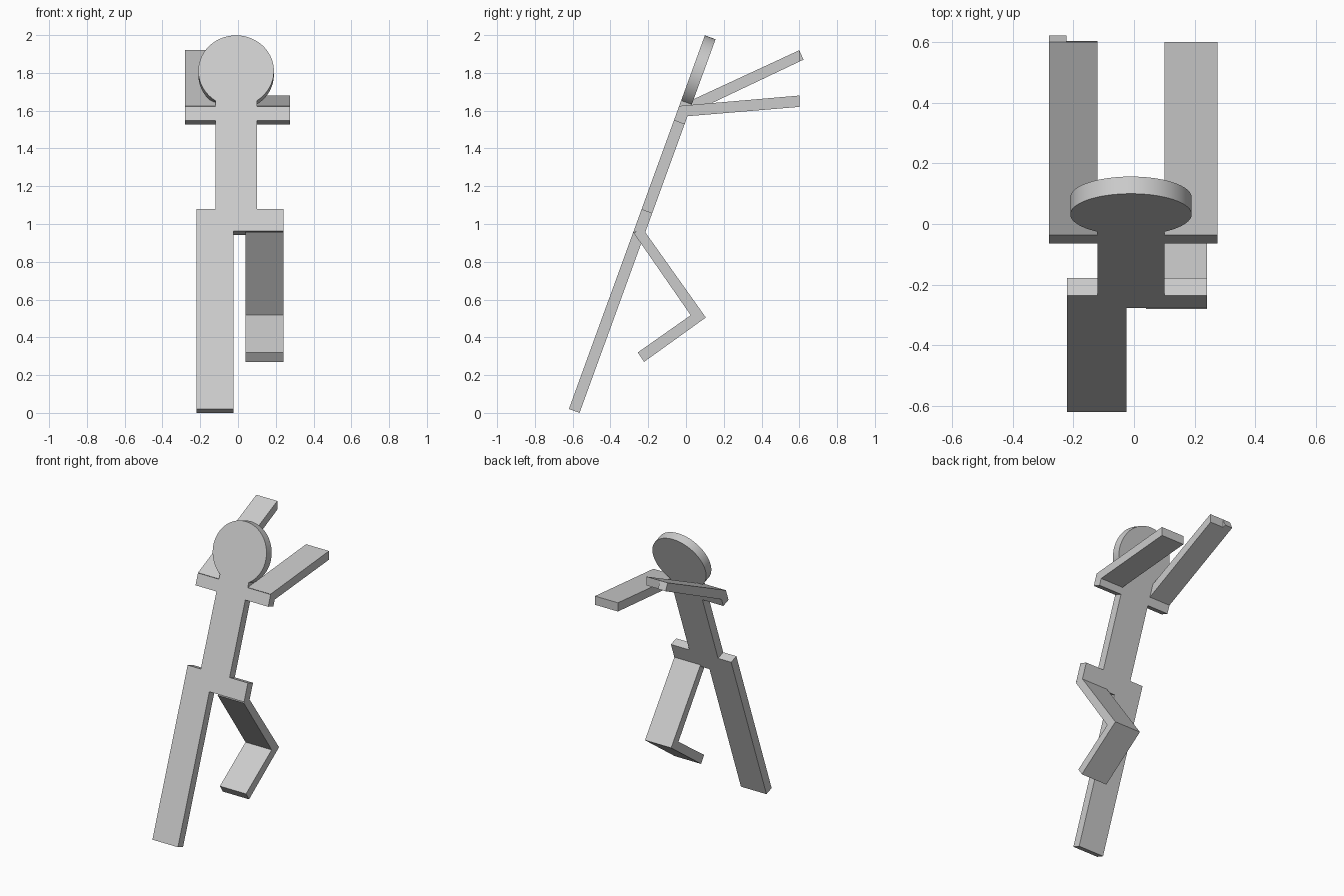
import bpy, bmesh, math
from mathutils import Vector

cube = bpy.data.objects.get("Cube")
if cube:
    bpy.data.objects.remove(cube, do_unlink=True)

# One plain grey for the whole figure
grey = bpy.data.materials.new("plain_grey")
grey.use_nodes = True
colour = (0.6, 0.6, 0.6, 1)
grey.diffuse_color = colour
grey.node_tree.nodes["Principled BSDF"].inputs["Base Color"].default_value = colour


def extrude_outlines(name, parts):
    """Each part is (outline points, extrusion vector); all join in one object."""
    bm = bmesh.new()
    for points, offset in parts:
        face = bm.faces.new([bm.verts.new(p) for p in points])
        result = bmesh.ops.extrude_face_region(bm, geom=[face], use_keep_orig=True)
        moved = [v for v in result["geom"] if isinstance(v, bmesh.types.BMVert)]
        bmesh.ops.translate(bm, verts=moved, vec=offset)
    bmesh.ops.recalc_face_normals(bm, faces=bm.faces)
    mesh = bpy.data.meshes.new(name)
    bm.to_mesh(mesh)
    bm.free()
    mesh.materials.append(grey)
    obj = bpy.data.objects.new(name, mesh)
    bpy.context.collection.objects.link(obj)
    return obj


def side_profile(profile, x0, x1):
    """Extrude a (y, z) profile across x."""
    return [(x0, y, z) for y, z in profile], Vector((x1 - x0, 0, 0))


# Leaning plane of the flat body
lean = math.radians(20)
up = Vector((0, math.sin(lean), math.cos(lean)))
back = Vector((0, math.cos(lean), -math.sin(lean)))
origin = Vector((0, -0.62, 0.0205))


def on_plane(x, t):
    return origin + Vector((x, 0, 0)) + up * t


# Body: head disc, neck, shoulders, torso, hips and straight right leg
head_x, head_t, radius, neck = -0.01, 1.905, 0.2, 0.11
start = math.asin(neck / radius)
steps = 64
head = []
for i in range(steps + 1):
    a = start + (2 * math.pi - 2 * start) * i / steps
    head.append((head_x + radius * math.sin(a), head_t - radius * math.cos(a)))
left_side = [(-0.22, 0), (-0.025, 0), (-0.025, 1.003), (0.24, 1.003), (0.24, 1.126),
             (0.1, 1.126), (0.1, 1.626), (0.275, 1.626), (0.275, 1.705), (0.1, 1.705)]
right_side = [(-0.12, 1.705), (-0.28, 1.705), (-0.28, 1.626), (-0.12, 1.626),
              (-0.12, 1.126), (-0.22, 1.126)]
outline = [on_plane(x, t) for x, t in left_side + head + right_side]
body = extrude_outlines("body_with_head_and_right_leg", [(outline, back * 0.06)])

# Left leg, bent at the knee
leg = [(-0.28, 0.957), (0.025, 0.517), (-0.255, 0.32), (-0.222, 0.27),
       (0.105, 0.505), (-0.222, 0.965)]
extrude_outlines("left_leg", [side_profile(leg, 0.04, 0.24)])

# Left arm, nearly level
arm = [(-0.037, 1.625), (0.0, 1.57), (0.6, 1.62), (0.6, 1.68)]
extrude_outlines("left_arm", [side_profile(arm, 0.1, 0.275)])

# Right arm, raised, with a small cut at the inner tip
raised = [(-0.037, 1.625), (0.0, 1.575), (0.622, 1.87), (0.6, 1.92)]
cut = raised[:2] + [(0.603, 1.861), (0.6, 1.92)]
extrude_outlines("right_arm", [side_profile(raised, -0.28, -0.222),
                               side_profile(cut, -0.222, -0.12)])

# Smooth rim on the head, sharp edges elsewhere
bpy.ops.object.select_all(action="DESELECT")
body.select_set(True)
bpy.context.view_layer.objects.active = body
bpy.ops.object.shade_smooth_by_angle(angle=math.radians(30))
